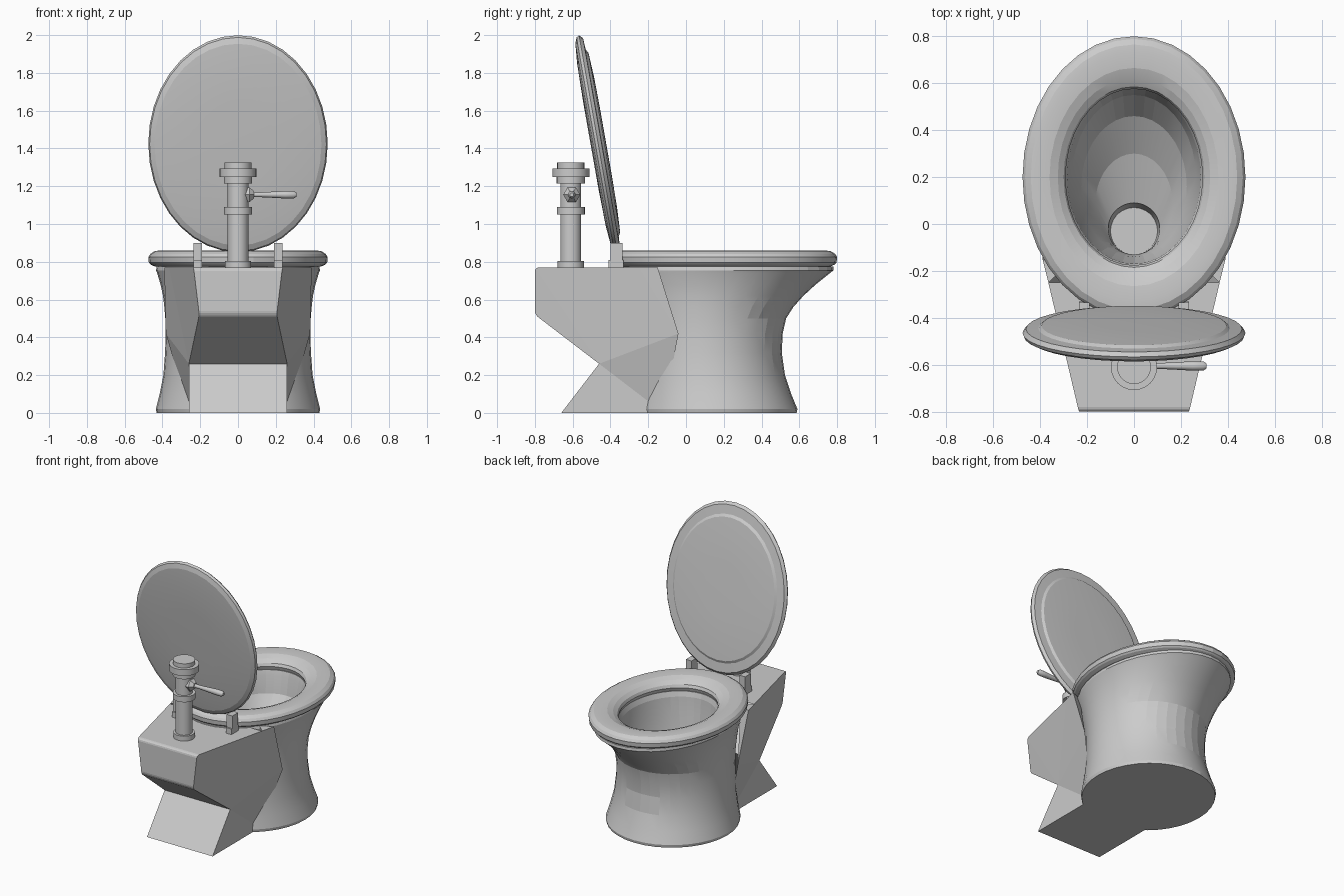
import bpy, bmesh, math
from mathutils import Vector, Matrix

if "Cube" in bpy.data.objects:
    bpy.data.objects.remove(bpy.data.objects["Cube"])

N = 36


def make(name, verts, faces, matrix=None, smooth=None):
    me = bpy.data.meshes.new(name)
    me.from_pydata([tuple(v) for v in verts], [], faces)
    ob = bpy.data.objects.new(name, me)
    bpy.context.collection.objects.link(ob)
    bm = bmesh.new()
    bm.from_mesh(me)
    if matrix:
        bm.transform(matrix)
    bmesh.ops.recalc_face_normals(bm, faces=bm.faces)
    bm.to_mesh(me)
    bm.free()
    if smooth:
        bpy.ops.object.select_all(action='DESELECT')
        bpy.context.view_layer.objects.active = ob
        ob.select_set(True)
        bpy.ops.object.shade_smooth_by_angle(angle=math.radians(smooth))
    return ob


def loft(name, rings, n=N, caps=True, loop=False, matrix=None, smooth=None):
    """Skin a stack of ellipses given as (z, half width, centre y, half length)."""
    verts = [(a * math.sin(2 * math.pi * i / n), c + b * math.cos(2 * math.pi * i / n), z)
             for z, a, c, b in rings for i in range(n)]
    m = len(rings)
    faces = []
    for r in range(m if loop else m - 1):
        s = (r + 1) % m
        for i in range(n):
            j = (i + 1) % n
            faces.append((r * n + i, r * n + j, s * n + j, s * n + i))
    if caps and not loop:
        faces += [tuple(range(n)), tuple((m - 1) * n + i for i in range(n))]
    return make(name, verts, faces, matrix, smooth)


def box(name, lo, hi):
    v = [(x, y, z) for x in (lo[0], hi[0]) for y in (lo[1], hi[1]) for z in (lo[2], hi[2])]
    return make(name, v, [(0, 1, 3, 2), (4, 5, 7, 6), (0, 1, 5, 4),
                          (2, 3, 7, 6), (0, 2, 6, 4), (1, 3, 7, 5)])


# Bowl: flared outside, rim, then down the inside to the drain
loft("bowl", [
    (0, .43, .146, .44), (.02, .435, .146, .444), (.10, .415, .135, .422),
    (.20, .395, .122, .402), (.32, .386, .115, .392), (.42, .383, .115, .397),
    (.50, .385, .12, .41), (.56, .39, .13, .438), (.62, .397, .147, .475),
    (.68, .41, .167, .52), (.74, .428, .19, .572), (.755, .434, .198, .584),
    (.775, .43, .2, .58),
    (.775, .30, .2, .38), (.74, .285, .2, .37), (.62, .265, .195, .355),
    (.50, .225, .16, .30), (.40, .165, .085, .215), (.33, .11, -.02, .11),
    (.22, .10, -.03, .10)], smooth=10)

# Seat: closed elliptical ring
loft("seat", [
    (.775, .44, .2, .565), (.785, .462, .2, .587), (.795, .472, .2, .597),
    (.825, .475, .2, .60), (.842, .464, .2, .589), (.857, .44, .2, .565),
    (.86, .41, .2, .53), (.855, .36, .2, .465), (.84, .325, .2, .42),
    (.82, .30, .2, .385), (.80, .292, .2, .376), (.775, .30, .2, .385)],
    loop=True, smooth=12)

# Lid: shallow lens leaning back against the hinges
tilt = Matrix.Translation((0, -.465, 1.425)) @ Matrix.Rotation(math.radians(100), 4, 'X')
loft("lid", [(w, .475 * r, 0, .583 * r) for w, r in (
    (-.042, .3), (-.040, .6), (-.033, .83), (-.022, .86), (-.018, .97), (0, 1),
    (.015, .985), (.027, .93), (.036, .75), (.040, .4))], matrix=tilt, smooth=12)

# Pedestal back: notched side outline, mirrored across x
side = [(.235, -.80, .77), (.205, -.80, .52), (.26, -.46, .26), (.26, -.66, 0),
        (.26, -.12, 0), (.382, -.04, .42), (.39, -.15, .77), (.365, -.25, .77),
        (.30, -.19, .77)]
k = len(side)
verts = side + [(-x, y, z) for x, y, z in side]
tris = [(0, 1, 2), (0, 2, 7), (2, 5, 7), (2, 4, 5), (2, 3, 4), (5, 6, 7), (6, 7, 8), (5, 6, 8)]
faces = tris + [tuple(i + k for i in t) for t in tris]
faces += [(i, i + 1, i + 1 + k, i + k) for i in range(4)] + [(0, 7, 7 + k, k)]
back = make("pedestal_back", verts, faces)
bm = bmesh.new()
bm.from_mesh(back.data)
edges = [e for e in bm.edges
         if all(v.co.y < -.79 for v in e.verts) and abs(e.verts[0].co.z - e.verts[1].co.z) < .01]
bmesh.ops.bevel(bm, geom=edges, offset=.02, segments=3, profile=.5, affect='EDGES')
bm.to_mesh(back.data)
bm.free()

# Hinges
for s, tag in ((-1, "left"), (1, "right")):
    xs = sorted((s * .19, s * .235))
    box("hinge_base_" + tag, (xs[0], -.41, .765), (xs[1], -.33, .81))
    box("hinge_post_" + tag, (xs[0], -.40, .80), (xs[1], -.335, .90))

# Flush valve: stepped pipe with flanges and cap
steps = [(.765, .07), (.805, .07), (.805, .055), (1.05, .055), (1.05, .074), (1.09, .074),
         (1.09, .055), (1.215, .055), (1.215, .075), (1.25, .075), (1.25, .098),
         (1.295, .098), (1.295, .072), (1.325, .072)]
loft("flush_valve", [(z, r, -.61, r) for z, r in steps], n=24, smooth=30)

# Handle: hexagonal nut and tapered lever along +x
along = Matrix.Translation((0, -.605, 1.155)) @ Matrix.Rotation(math.radians(90), 4, 'Y')
loft("handle_nut", [(.03, .045, 0, .045), (.06, .045, 0, .045), (.085, .022, 0, .022)],
     n=6, matrix=along)
loft("handle_lever", [(x, r, 0, r) for x, r in (
    (.06, .013), (.12, .013), (.18, .016), (.25, .020), (.295, .020), (.31, .010))],
    n=12, matrix=along, smooth=35)
